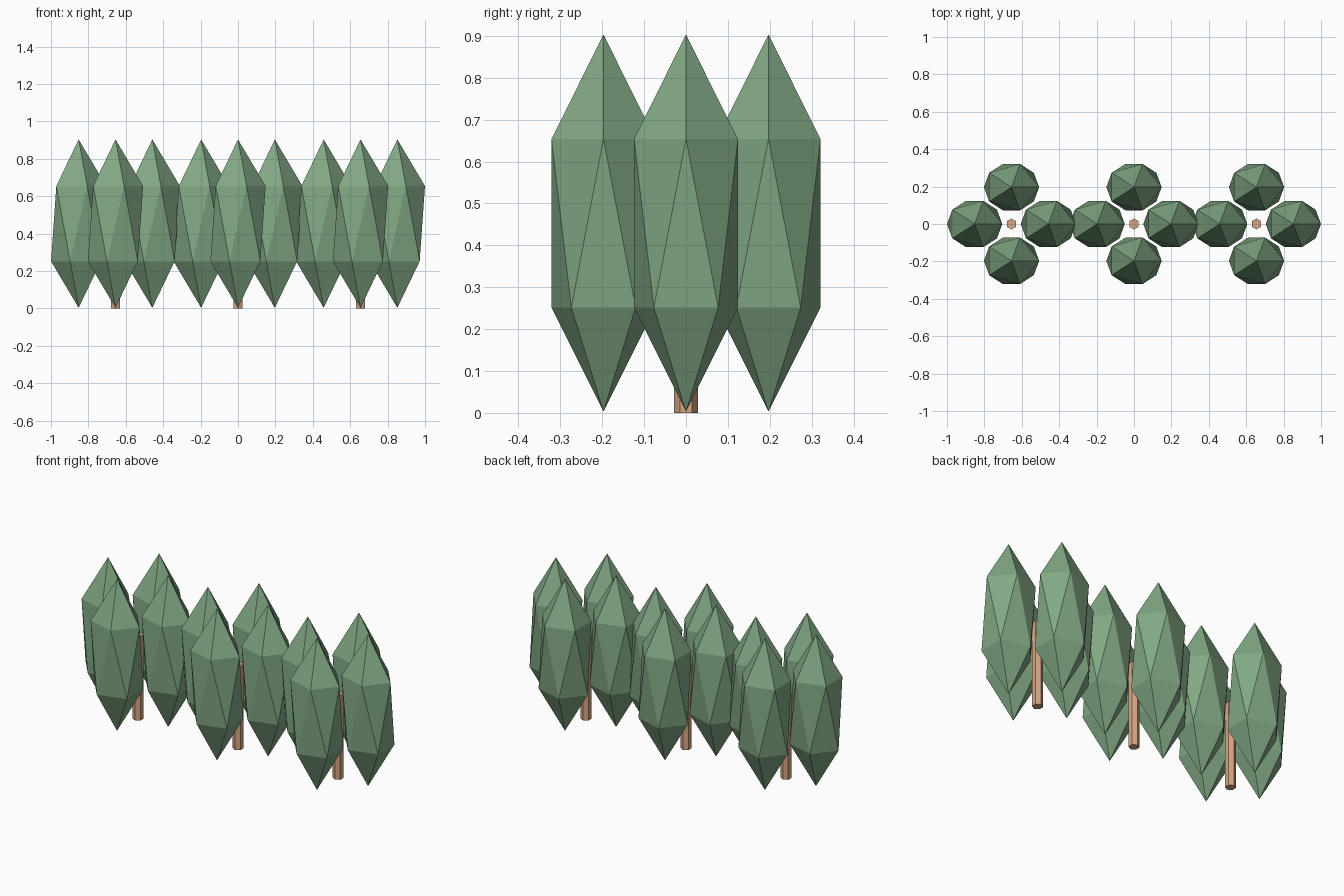
import bpy

cube = bpy.data.objects.get("Cube")
if cube:
    bpy.data.objects.remove(cube, do_unlink=True)


def make_material(name, rgb):
    mat = bpy.data.materials.new(name)
    mat.use_nodes = True
    color = (*rgb, 1)
    mat.diffuse_color = color
    mat.node_tree.nodes["Principled BSDF"].inputs["Base Color"].default_value = color
    return mat


leaf_green = make_material("leaf green", (0.22, 0.39, 0.23))
bark_brown = make_material("bark brown", (0.66, 0.38, 0.23))

TREE_SPACING = 0.655
CLUMP_OFFSET = 0.197
TRUNK_HEIGHT = 0.5


def finish(name, mat):
    obj = bpy.context.object
    obj.name = name
    obj.data.materials.append(mat)
    bpy.ops.object.transform_apply(location=False, rotation=False, scale=True)


# Hexagonal trunk
def add_trunk(name, x):
    bpy.ops.mesh.primitive_cylinder_add(
        vertices=6, radius=0.029, depth=TRUNK_HEIGHT, location=(x, 0, TRUNK_HEIGHT / 2))
    finish(name, bark_brown)


# Faceted foliage clump: a tall twenty-sided solid
def add_clump(name, x, y):
    bpy.ops.mesh.primitive_ico_sphere_add(subdivisions=1, radius=1, location=(x, y, 0.453))
    bpy.context.object.scale = (0.165, 0.146, 0.45)
    finish(name, leaf_green)


# Row of three trees, each with four clumps around its trunk
sides = {"left": (1, 0), "right": (-1, 0), "front": (0, -1), "back": (0, 1)}
for tree, step in (("right", -1), ("middle", 0), ("left", 1)):
    x = step * TREE_SPACING
    add_trunk(f"{tree}_tree_trunk", x)
    for side, (dx, dy) in sides.items():
        add_clump(f"{tree}_tree_{side}_foliage", x + dx * CLUMP_OFFSET, dy * CLUMP_OFFSET)
